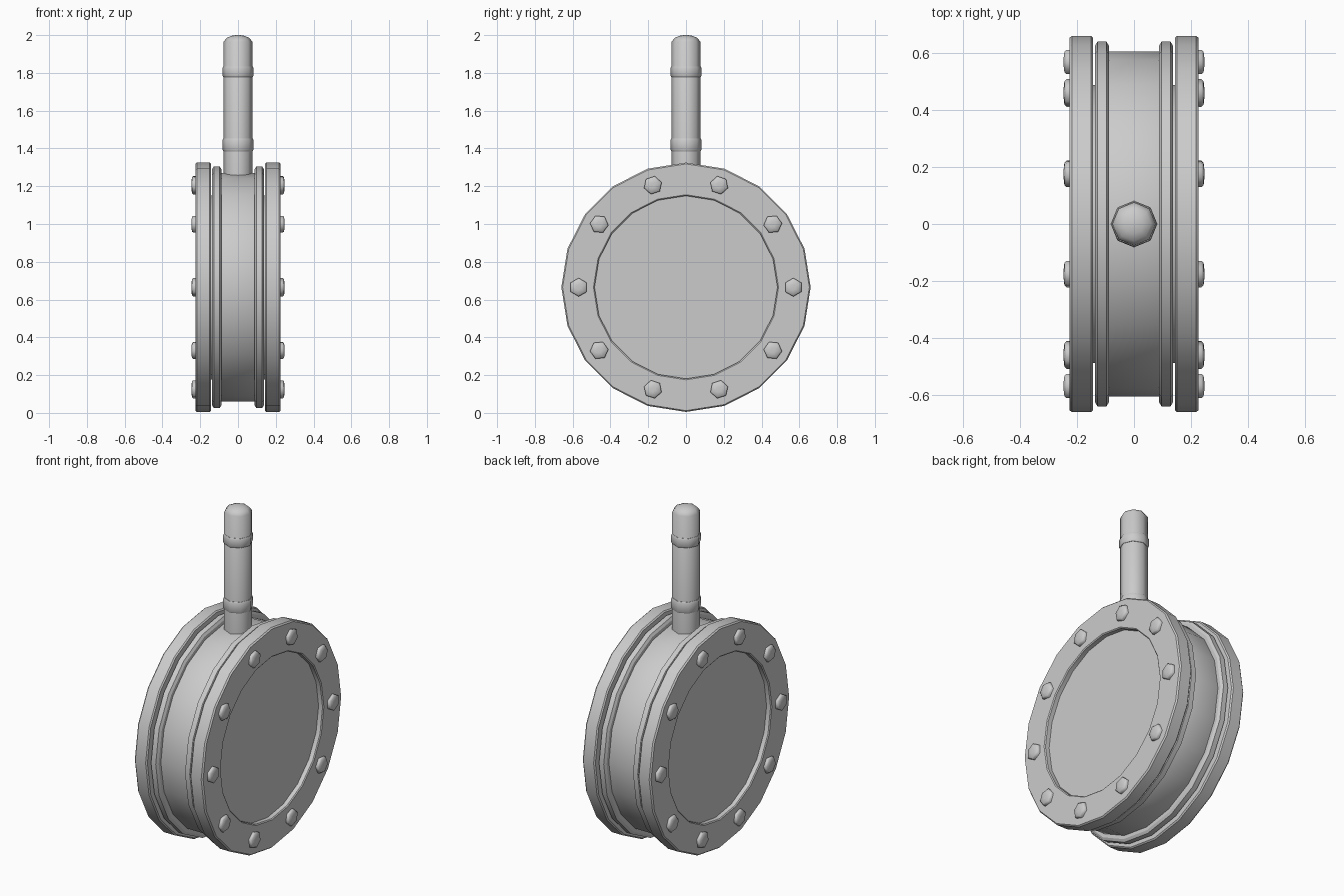
import bpy, math
from mathutils import Matrix

if "Cube" in bpy.data.objects:
    bpy.data.objects.remove(bpy.data.objects["Cube"])

CZ = 0.665  # height of the wheel axis


def lathe(name, profile, sides, matrix, angle=30, closed=False):
    """Spin (axial, radius) points around the local z axis."""
    verts, faces = [], []
    for h, r in profile:
        for i in range(sides):
            a = 2 * math.pi * i / sides
            verts.append((r * math.cos(a), r * math.sin(a), h))
    n = len(profile)
    for j in range(n if closed else n - 1):
        k = (j + 1) % n
        for i in range(sides):
            i2 = (i + 1) % sides
            faces.append((j * sides + i, j * sides + i2, k * sides + i2, k * sides + i))
    if not closed:
        faces.append(tuple(reversed(range(sides))))
        faces.append(tuple(range((n - 1) * sides, n * sides)))
    me = bpy.data.meshes.new(name)
    me.from_pydata(verts, [], faces)
    me.update()
    ob = bpy.data.objects.new(name, me)
    bpy.context.collection.objects.link(ob)
    ob.matrix_world = matrix
    bpy.ops.object.select_all(action='DESELECT')
    ob.select_set(True)
    bpy.context.view_layer.objects.active = ob
    bpy.ops.object.shade_smooth_by_angle(angle=math.radians(angle))
    return ob


centre = Matrix.Translation((0, 0, CZ))

# drum and the stepped inner core that joins both flanges
to_x = centre @ Matrix.Rotation(math.pi / 2, 4, 'Y')
lathe("drum", [(-0.1, 0.6), (-0.085, 0.605), (0.085, 0.605), (0.1, 0.6)], 20, to_x)
lathe("core", [(-0.195, 0.487), (0.195, 0.487)], 20, to_x)

for side, label in ((1, "right"), (-1, "left")):
    axis = centre @ Matrix.Rotation(side * math.pi / 2, 4, 'Y')
    # inner rim with softened edges
    lathe(label + "_rim", [(0.088, 0.48), (0.088, 0.625), (0.097, 0.64), (0.128, 0.64),
                           (0.137, 0.625), (0.137, 0.48)], 20, axis, closed=True)
    # outer flange ring around the recessed panel
    lathe(label + "_flange", [(0.143, 0.48), (0.143, 0.653), (0.150, 0.66), (0.218, 0.66),
                              (0.226, 0.653), (0.226, 0.49), (0.221, 0.484), (0.19, 0.484)],
          20, axis, closed=True)
    # ten hex bolts
    for i in range(10):
        m = (axis @ Matrix.Rotation(math.radians(36 * i + 90), 4, 'Z')
             @ Matrix.Translation((0.568, 0, 0))
             @ Matrix.Rotation(math.pi / 6, 4, 'Z'))
        lathe(f"{label}_bolt_{i + 1}", [(0.215, 0.049), (0.237, 0.049), (0.244, 0.042),
                                        (0.247, 0.015)], 6, m, angle=62)

# upright stem with domed top and two collars
up = Matrix.Identity(4)
lathe("stem", [(1.2, 0.076), (1.965, 0.076), (1.985, 0.06), (1.996, 0.035), (2.0, 0.01)],
      8, up, angle=50)
for z0, z1, label in ((1.385, 1.452, "lower_collar"), (1.777, 1.833, "upper_collar")):
    lathe(label, [(z0, 0.07), (z0, 0.078), (z0 + 0.008, 0.082), (z1 - 0.008, 0.082),
                  (z1, 0.078), (z1, 0.07)], 8, up, angle=50, closed=True)
